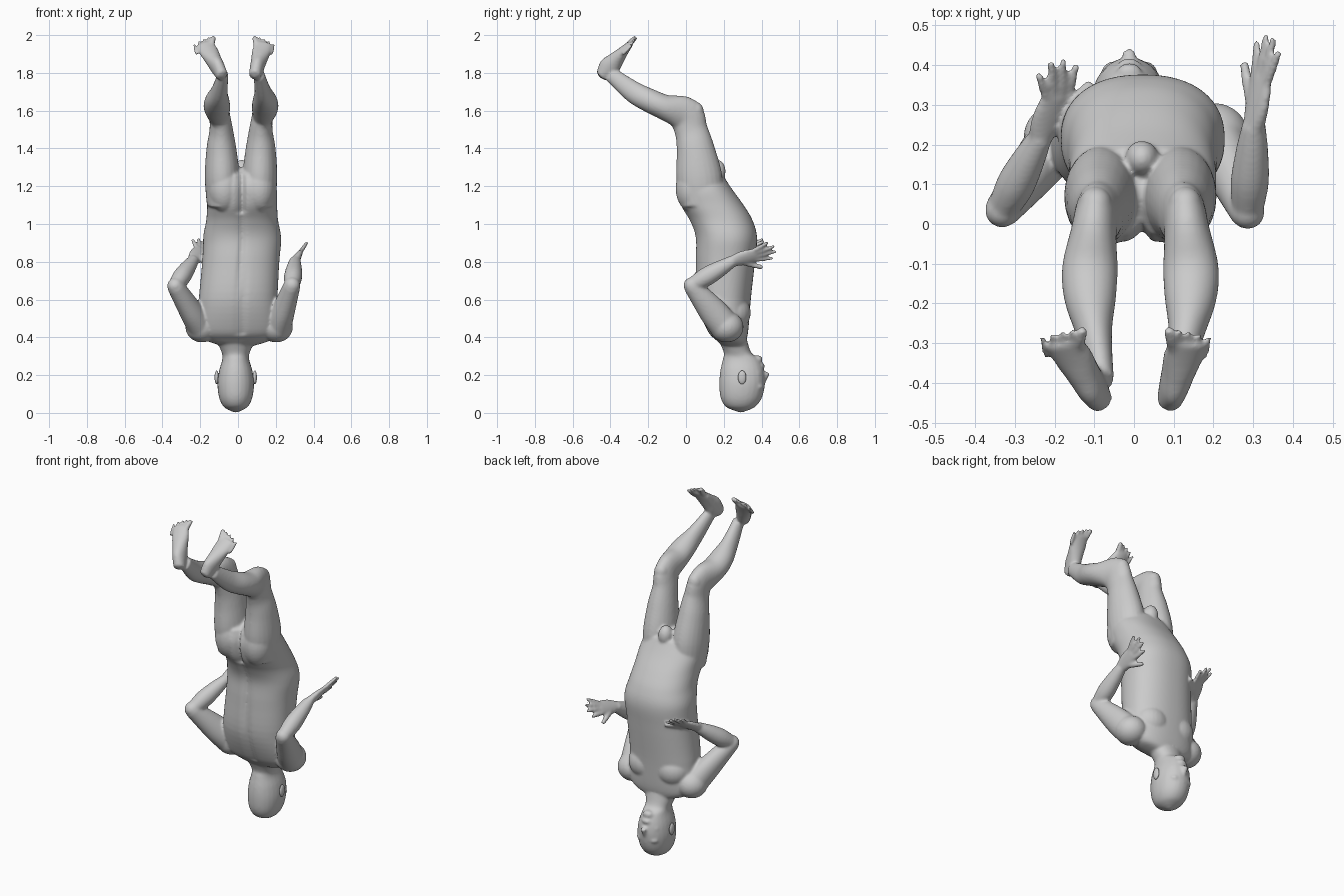
import bpy, bmesh, math
from mathutils import Vector, Matrix

if "Cube" in bpy.data.objects:
    bpy.data.objects.remove(bpy.data.objects["Cube"])

bm = bmesh.new()
X, Z = Vector((1, 0, 0)), Vector((0, 0, 1))


def spline(rows, steps):
    """Smooth interpolation through rows of numbers."""
    out, n = [], len(rows)
    for i in range(n - 1):
        p0, p1, p2, p3 = (rows[max(0, min(n - 1, i + k))] for k in (-1, 0, 1, 2))
        for s in range(steps):
            t = s / steps
            out.append([0.5 * (2 * b + (c - a) * t + (2 * a - 5 * b + 4 * c - d) * t * t
                               + (3 * b - a - 3 * c + d) * t ** 3)
                        for a, b, c, d in zip(p0, p1, p2, p3)])
    return out + [list(rows[-1])]


def loft(rows, side=X, axis=None, power=1.0, segs=24, steps=5):
    """Closed rounded tube through rows of (x, y, z, half_width, half_depth)."""
    def bend(f):
        return math.copysign(abs(f) ** power, f)
    pts = spline(rows, steps)
    angles = [2 * math.pi * k / segs for k in range(segs)]
    rings, tips = [], []
    for i, (x, y, z, w, d) in enumerate(pts):
        c = Vector((x, y, z))
        a, b = pts[max(i - 1, 0)], pts[min(i + 1, len(pts) - 1)]
        t = axis or (Vector(b[:3]) - Vector(a[:3])).normalized()
        u = (side - t * side.dot(t)).normalized()
        v = t.cross(u)
        rings.append([bm.verts.new(c + u * w * bend(math.cos(q)) + v * d * bend(math.sin(q))) for q in angles])
        if i in (0, len(pts) - 1):
            tips.append(bm.verts.new(c + t * (0.4 * min(w, d)) * (-1 if i == 0 else 1)))
    for r0, r1 in zip(rings, rings[1:]):
        for k in range(segs):
            j = (k + 1) % segs
            bm.faces.new((r0[k], r0[j], r1[j], r1[k]))
    for ring, tip in ((rings[0], tips[0]), (rings[-1], tips[1])):
        for k in range(segs):
            bm.faces.new((ring[k], ring[(k + 1) % segs], tip))
    return [v for r in rings for v in r]


def limb(a, b, radii, side=X):
    """Straight tube from a to b with evenly spaced (half_width, half_depth) pairs."""
    n = len(radii) - 1
    loft([(*a.lerp(b, i / n), w, d) for i, (w, d) in enumerate(radii)], side)


def digit(base, tip, r):
    limb(base, tip, [(r, r), (r, r), (r * 0.8, r * 0.8)])


def blob(center, radii, target=None):
    m = Matrix.Translation(center) @ Matrix.Diagonal((*radii, 1))
    bmesh.ops.create_uvsphere(target or bm, u_segments=24, v_segments=16, radius=1, matrix=m)


def level(rows, x):
    """(z, half_width, y_back, y_front) to loft rows."""
    return [(x, (b + f) / 2, z, w, (f - b) / 2) for z, w, b, f in rows]


# Torso, shoulders at the bottom and hips at the top
torso = loft(level([
    (0.36, 0.10, 0.19, 0.31), (0.385, 0.17, 0.16, 0.32), (0.44, 0.21, 0.11, 0.33),
    (0.60, 0.208, 0.055, 0.343), (0.80, 0.204, 0.05, 0.365), (0.93, 0.206, 0.05, 0.376),
    (1.02, 0.19, 0.018, 0.352), (1.10, 0.185, -0.03, 0.305), (1.19, 0.182, -0.048, 0.24),
    (1.26, 0.15, -0.03, 0.195)], 0), axis=Z, power=0.88, segs=64)
for v in torso:  # lean towards the hips, then grooves along the spine and between the buttocks
    v.co.x += 0.022 * min(max((v.co.z - 0.6) / 0.3, 0), 1)
    if v.co.y < 0.13 and v.co.z > 0.42:
        depth = 0.014 if v.co.z < 1.06 else 0.035
        v.co.y += depth * math.exp(-((v.co.x - 0.018) / 0.018) ** 2)
for s in (-1, 1):  # chest, shoulders and buttocks
    blob((s * 0.09, 0.245, 0.53), (0.105, 0.098, 0.10))
    blob((s * 0.197 + 0.006, 0.215, 0.455), (0.088, 0.09, 0.082))
    blob((0.019 + s * 0.092, 0.035, 1.19), (0.086, 0.09, 0.13))
blob((0.02, 0.165, 1.28), (0.042, 0.045, 0.06))

# Neck and upside-down head
HX = -0.012
loft(level([
    (0.014, 0.036, 0.25, 0.33), (0.035, 0.066, 0.208, 0.37), (0.08, 0.088, 0.183, 0.402),
    (0.15, 0.097, 0.176, 0.418), (0.22, 0.089, 0.181, 0.414), (0.285, 0.071, 0.195, 0.388),
    (0.32, 0.075, 0.20, 0.345), (0.40, 0.11, 0.165, 0.32)], HX), axis=Z, power=0.95)
# Nose, lips, chin, brows and cheeks
limb(Vector((HX, 0.402, 0.145)), Vector((HX, 0.428, 0.212)), [(0.012, 0.010), (0.013, 0.014), (0.018, 0.017)])
blob((HX, 0.398, 0.248), (0.03, 0.02, 0.016))
blob((HX, 0.38, 0.283), (0.032, 0.026, 0.022))
for s in (-1, 1):
    blob((HX + s * 0.036, 0.387, 0.138), (0.034, 0.024, 0.016))
    blob((HX + s * 0.042, 0.368, 0.205), (0.03, 0.03, 0.03))

# Legs, mirrored about the hip centre
LEG = [(0.098, 0.085, 1.10, 0.083, 0.11), (0.1, 0.07, 1.25, 0.092, 0.122), (0.104, 0.05, 1.4, 0.079, 0.1),
       (0.105, 0.026, 1.5, 0.062, 0.088), (0.115, -0.006, 1.58, 0.056, 0.094), (0.127, -0.11, 1.617, 0.07, 0.068),
       (0.126, -0.19, 1.652, 0.065, 0.063), (0.115, -0.28, 1.70, 0.044, 0.057), (0.095, -0.395, 1.79, 0.029, 0.04)]
for s in (-1, 1):
    loft([(0.016 + s * x, *rest) for x, *rest in LEG])
    blob((0.016 + s * 0.113, 0.05, 1.595), (0.042, 0.044, 0.052))

# Feet with soles turned up, then five toes each
for s, heel, toe in ((-1, -0.083, -0.178), (1, 0.088, 0.136)):
    limb(Vector((heel, -0.447, 1.785)), Vector((toe, -0.295, 1.955)),
         [(0.031, 0.034), (0.037, 0.055), (0.043, 0.043), (0.050, 0.028), (0.046, 0.016)])
    for i in range(5):
        off = s * (-0.037 + i * 0.0195)
        drop = 0.002 * i * (1 + i)
        digit(Vector((toe + off, -0.312 - drop / 2, 1.94 - drop)),
              Vector((toe + off * 1.3, -0.266 - drop / 2, 1.99 - drop)), 0.0095 if i else 0.0155)

# Arms and hands: shoulder, elbow, wrist, knuckles; across the palm; finger direction
ARMS = [((0.212, 0.205, 0.46), (0.286, 0.03, 0.675), (0.302, 0.25, 0.805), (0.322, 0.37, 0.838),
         (0.55, 0, 0.83), (0.2, 1, 0.3)),
        ((-0.20, 0.205, 0.46), (-0.332, 0.034, 0.672), (-0.235, 0.22, 0.81), (-0.193, 0.325, 0.865),
         (-0.88, 0, 0.4), (0, 0.85, 0.5))]
for arm in ARMS:
    shoulder, elbow, wrist, knuckle, across, ahead = map(Vector, arm)
    limb(shoulder, elbow, [(0.072, 0.08), (0.063, 0.076), (0.054, 0.062), (0.045, 0.046)])
    limb(elbow, wrist, [(0.038, 0.038), (0.048, 0.05), (0.042, 0.044), (0.030, 0.030)])
    blob(elbow, (0.043, 0.043, 0.043))
    limb(wrist.lerp(knuckle, -0.1), knuckle, [(0.029, 0.026), (0.041, 0.022), (0.045, 0.018), (0.040, 0.013)], across)
    for i, length in enumerate((0.09, 0.105, 0.097, 0.063)):
        k = i - 1.5
        digit(knuckle - ahead * 0.01 + across * 0.021 * k, knuckle + across * 0.036 * k + ahead * length,
              0.0115)
    digit(wrist.lerp(knuckle, 0.35) - across * 0.02, knuckle - across * 0.095 + ahead * 0.035, 0.015)


def make_object(name, mesh_bm):
    bmesh.ops.recalc_face_normals(mesh_bm, faces=mesh_bm.faces)
    me = bpy.data.meshes.new(name)
    mesh_bm.to_mesh(me)
    mesh_bm.free()
    me.polygons.foreach_set("use_smooth", [True] * len(me.polygons))
    ob = bpy.data.objects.new(name, me)
    bpy.context.scene.collection.objects.link(ob)
    return ob


# Fuse all body masses into one skin
body = make_object("body", bm)
fuse = body.modifiers.new("fuse", "REMESH")
fuse.mode = "VOXEL"
fuse.voxel_size = 0.007
fuse.use_smooth_shade = True
soft = body.modifiers.new("soften", "SMOOTH")
soft.factor = 0.5
soft.iterations = 8

# Ears
for s, name in ((-1, "left_ear"), (1, "right_ear")):
    ear = bmesh.new()
    blob((HX + s * 0.101, 0.297, 0.188), (0.011, 0.022, 0.036), ear)
    make_object(name, ear)
